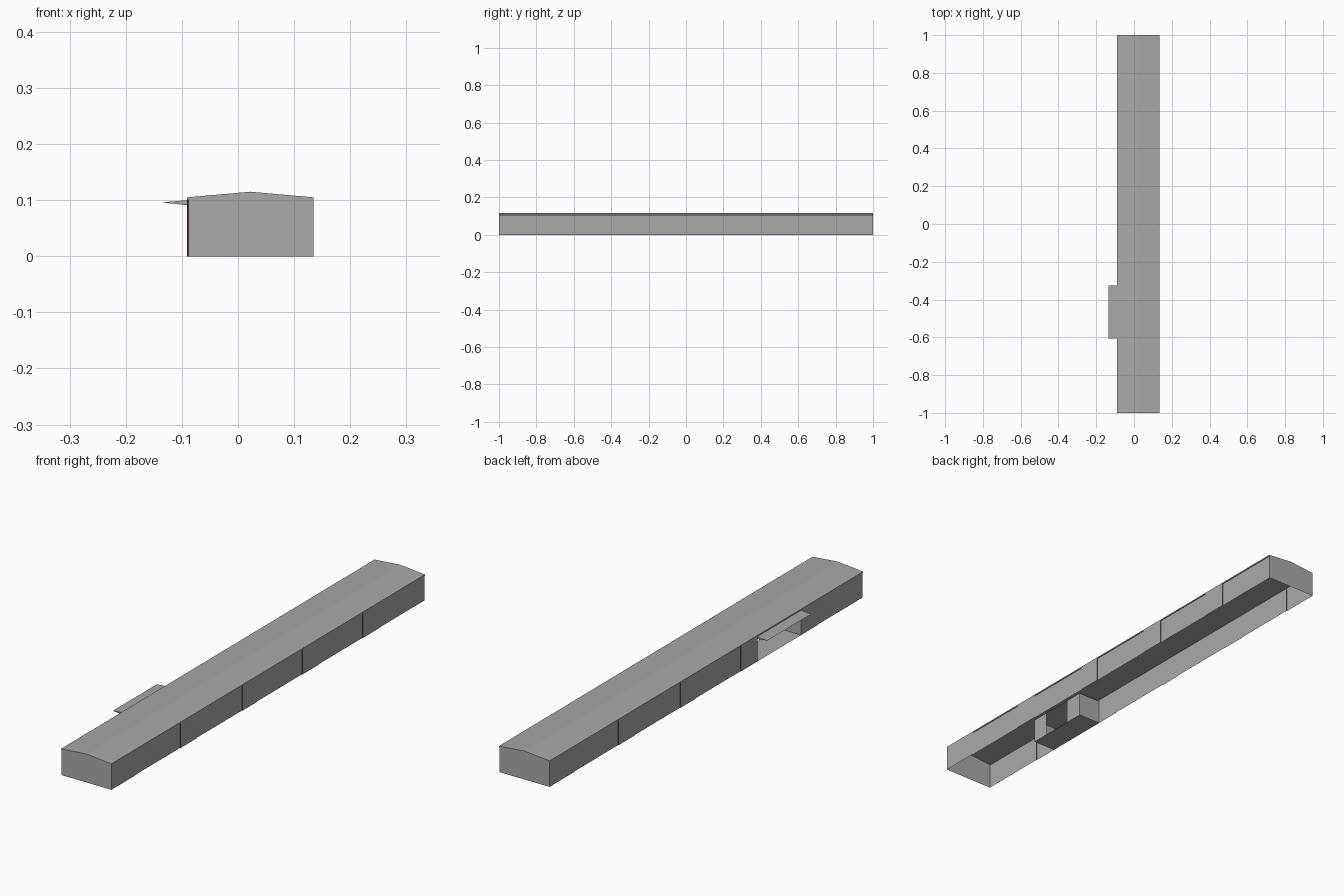
import bpy

if "Cube" in bpy.data.objects:
    bpy.data.objects.remove(bpy.data.objects["Cube"])

CX, HALF = 0.022, 0.1128      # building centre line and half width
STEP = 0.0022                 # depth of the shallow wall bays
EAVE, RIDGE, HEAD = 0.105, 0.115, 0.1
BAYS = [(-0.84, -0.56), (-0.455, -0.165), (-0.07, 0.22), (0.325, 0.605), (0.71, 1.0)]
R0, R1 = -0.605, -0.325       # porch extent along y
LEFT, RIGHT, BACK = CX - HALF, CX + HALF, 0.01


def material(name, colour):
    m = bpy.data.materials.new(name)
    m.diffuse_color = (*colour, 1)
    m.use_nodes = True
    m.node_tree.nodes["Principled BSDF"].inputs["Base Color"].default_value = m.diffuse_color
    return m


GREY = material("warm_grey", (0.40, 0.40, 0.385))
RED = material("dark_red_reveal", (0.10, 0.03, 0.03))


def build(name, quads, reveals=()):
    """One object from a list of polygons; reveals get the second colour."""
    verts, faces = [], []
    for q in list(quads) + list(reveals):
        faces.append(range(len(verts), len(verts) + len(q)))
        verts += q
    me = bpy.data.meshes.new(name)
    me.from_pydata(verts, [], [tuple(f) for f in faces])
    me.materials.append(GREY)
    me.materials.append(RED)
    for p in me.polygons:
        p.material_index = 1 if p.index >= len(quads) else 0
    ob = bpy.data.objects.new(name, me)
    bpy.context.collection.objects.link(ob)
    return ob


def side(s, y0, y1, x, z0, z1):
    """Upright panel facing s * x."""
    q = [(x, y0, z0), (x, y1, z0), (x, y1, z1), (x, y0, z1)]
    return q if s > 0 else q[::-1]


def across(s, x0, x1, y, z0, z1):
    """Upright panel facing s * y."""
    q = [(x0, y, z0), (x1, y, z0), (x1, y, z1), (x0, y, z1)]
    return q if s < 0 else q[::-1]


def flat(s, x0, x1, y0, y1, z):
    """Level panel facing s * z."""
    q = [(x0, y0, z), (x1, y0, z), (x1, y1, z), (x0, y1, z)]
    return q if s > 0 else q[::-1]


# Long walls: the left one is the right one turned half round, with a porch gap
def long_wall(name, s, bays):
    outer, inner = CX + s * HALF, CX + s * (HALF - STEP)
    xa, xb = min(outer, inner), max(outer, inner)
    quads, reveals, y = [side(s, -1, 1, outer, HEAD, EAVE)], [], -1.0
    for a, b in bays:
        if a > y:
            quads.append(side(s, y, a, outer, 0, HEAD))
        y = b
        if s < 0 and abs(a - R0) < 0.01:
            continue
        quads.append(side(s, a, b, inner, 0, HEAD))
        reveals.append(flat(-1, xa, xb, a, b, HEAD))
        if a > -1:
            reveals.append(across(1, xa, xb, a, 0, HEAD))
        if b < 1:
            reveals.append(across(-1, xa, xb, b, 0, HEAD))
    if y < 1:
        quads.append(side(s, y, 1, outer, 0, HEAD))
    build(name, quads, reveals)


long_wall("right_wall", 1, BAYS)
left_bays = sorted((-b, -a) for a, b in BAYS)
left_bays[1] = (R0, R1)
long_wall("left_wall", -1, left_bays)

# Gabled end walls, following the bay that runs out at a corner
for name, s in (("front_wall", -1), ("back_wall", 1)):
    l = LEFT + (STEP if s < 0 else 0)
    r = RIGHT - (STEP if s > 0 else 0)
    p = [(l, s, 0), (r, s, 0), (r, s, HEAD), (RIGHT, s, HEAD), (RIGHT, s, EAVE),
         (CX, s, RIDGE), (LEFT, s, EAVE), (LEFT, s, HEAD), (l, s, HEAD)]
    build(name, [p if s < 0 else p[::-1]])

# Low pitched roof
build("roof", [
    [(LEFT, -1, EAVE), (CX, -1, RIDGE), (CX, 1, RIDGE), (LEFT, 1, EAVE)],
    [(CX, -1, RIDGE), (RIGHT, -1, EAVE), (RIGHT, 1, EAVE), (CX, 1, RIDGE)]])

# Entrance porch cut into the left side, with a doorway in its back wall
build("porch", [
    flat(1, LEFT, BACK, R0, R1, 0),
    flat(-1, LEFT, BACK, R0, R1, HEAD),
    across(1, LEFT, BACK, R0, 0, HEAD),
    across(-1, LEFT, BACK, R1, 0, HEAD),
    side(-1, R0, R0 + 0.075, BACK, 0, HEAD),
    side(-1, R1 - 0.08, R1, BACK, 0, HEAD)])

# Wedge canopy over the porch
TIP = -0.135
root_hi, root_lo, tip = (LEFT, HEAD), (LEFT, 0.091), (TIP, 0.096)


def strip(a, b):
    return [(a[0], R0, a[1]), (b[0], R0, b[1]), (b[0], R1, b[1]), (a[0], R1, a[1])]


tri = [root_lo, root_hi, tip]
build("canopy", [
    strip(tip, root_hi), strip(root_lo, tip),
    [(x, R0, z) for x, z in tri[::-1]], [(x, R1, z) for x, z in tri]])
